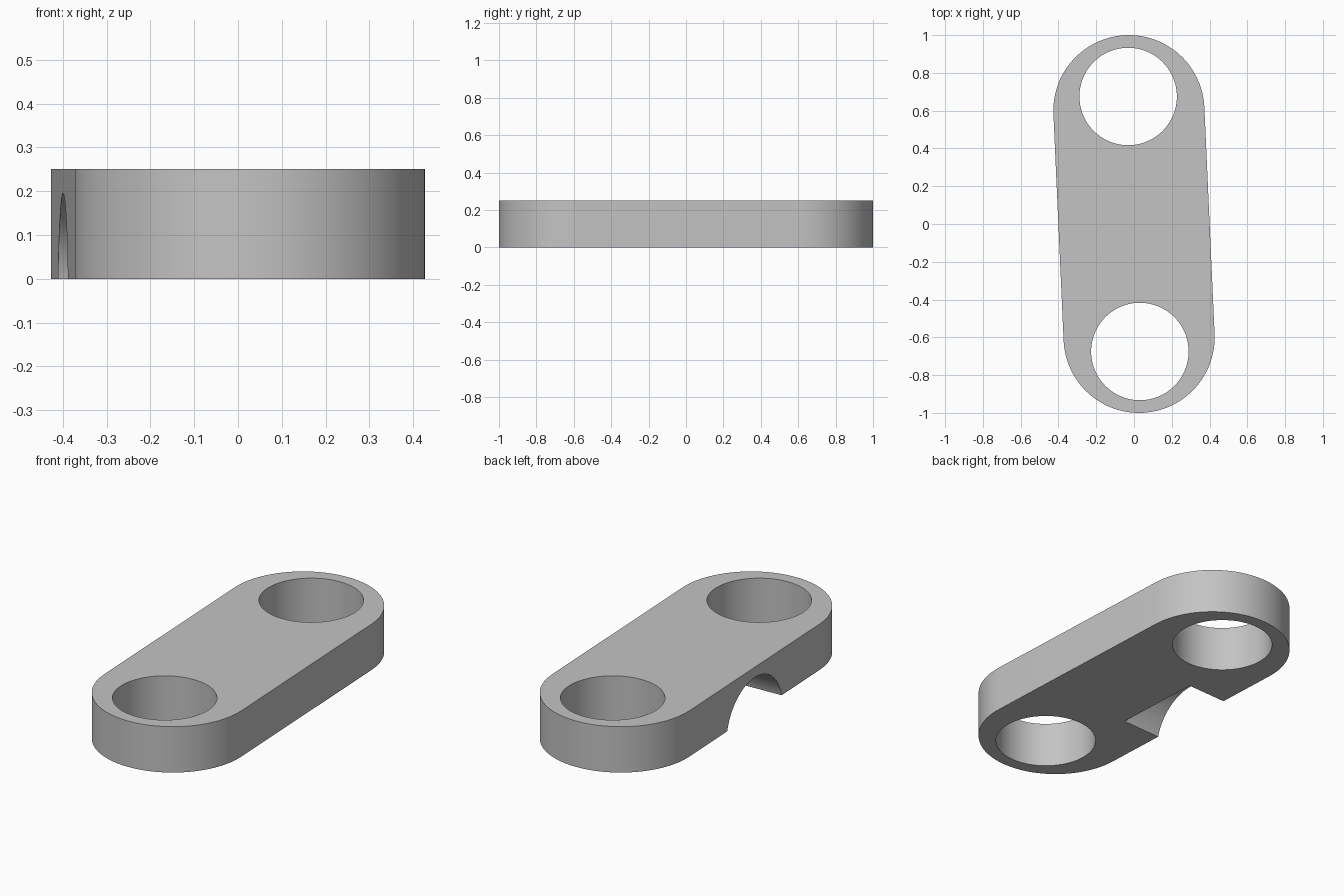
import bpy
import bmesh
from math import sin, cos, pi, atan2, radians
from mathutils import Matrix, Vector

cube = bpy.data.objects.get("Cube")
if cube:
    bpy.data.objects.remove(cube, do_unlink=True)

HEIGHT = 0.25
END_RADIUS = 0.4
END = Vector((-0.027, 0.6, 0))       # centre of the rear rounded end
HOLE = Vector((-0.031, 0.675, 0))    # centre of the rear hole
HOLE_RADIUS = 0.258
NOTCH_DEPTH = 0.237
tilt = atan2(-END.x, END.y)          # lean of the long axis

grey = bpy.data.materials.new("plain grey")
grey.use_nodes = True
grey.diffuse_color = (0.55, 0.55, 0.55, 1)
grey.node_tree.nodes["Principled BSDF"].inputs["Base Color"].default_value = (0.55, 0.55, 0.55, 1)


def finish(name, bm):
    bmesh.ops.recalc_face_normals(bm, faces=bm.faces)
    mesh = bpy.data.meshes.new(name)
    bm.to_mesh(mesh)
    bm.free()
    obj = bpy.data.objects.new(name, mesh)
    bpy.context.collection.objects.link(obj)
    mesh.materials.append(grey)
    return obj


def cylinder(name, radius, depth, matrix):
    bm = bmesh.new()
    bmesh.ops.create_cone(bm, cap_ends=True, segments=96, radius1=radius,
                          radius2=radius, depth=depth, matrix=matrix)
    return finish(name, bm)


# Link plate: two half circles joined by straight sides, extruded upward
bm = bmesh.new()
outline = []
for side in (1, -1):
    for i in range(49):
        a = tilt + pi * i / 48
        outline.append(bm.verts.new(side * (END + END_RADIUS * Vector((cos(a), sin(a), 0)))))
base = bm.faces.new(outline)
top = bmesh.ops.extrude_face_region(bm, geom=[base])
bmesh.ops.translate(bm, vec=(0, 0, HEIGHT),
                    verts=[v for v in top["geom"] if isinstance(v, bmesh.types.BMVert)])
plate = finish("link_plate", bm)

# Cutters: a through hole at each end and a blind arched notch low in the right side
cutters = [cylinder("hole_cutter", HOLE_RADIUS, 1, Matrix.Translation(side * HOLE))
           for side in (1, -1)]
notch_length = 0.6
notch = (Matrix.Rotation(tilt, 4, 'Z')
         @ Matrix.Translation((-END_RADIUS + NOTCH_DEPTH - notch_length / 2, 0, -0.063))
         @ Matrix.Rotation(pi / 2, 4, 'Y'))
cutters.append(cylinder("notch_cutter", HOLE_RADIUS, notch_length, notch))

bpy.ops.object.select_all(action='DESELECT')
plate.select_set(True)
bpy.context.view_layer.objects.active = plate
for cutter in cutters:
    cutter.hide_render = True
    mod = plate.modifiers.new("cut", 'BOOLEAN')
    mod.operation = 'DIFFERENCE'
    mod.solver = 'EXACT'
    mod.object = cutter
    bpy.ops.object.modifier_apply(modifier=mod.name)
    bpy.data.objects.remove(cutter, do_unlink=True)

bpy.ops.object.shade_smooth_by_angle(angle=radians(30))
